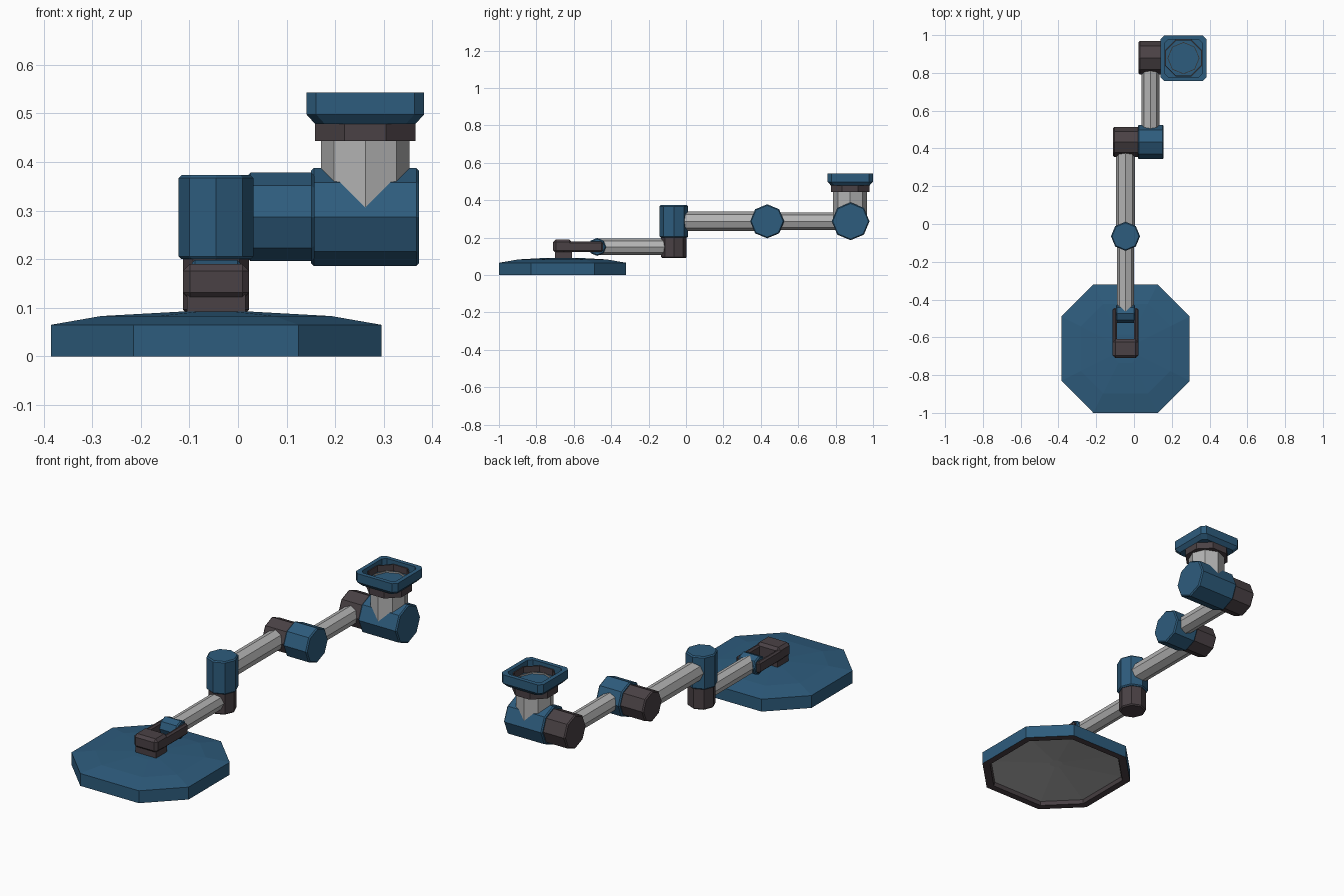
import bpy, bmesh, math
from mathutils import Vector, Matrix

if "Cube" in bpy.data.objects:
    bpy.data.objects.remove(bpy.data.objects["Cube"])


def material(name, rgb):
    m = bpy.data.materials.new(name)
    m.diffuse_color = (*rgb, 1)
    m.use_nodes = True
    m.node_tree.nodes["Principled BSDF"].inputs["Base Color"].default_value = m.diffuse_color
    return m


BLUE = material("steel blue", (0.027, 0.107, 0.205))
DARK = material("dark brown grey", (0.068, 0.053, 0.059))
SILVER = material("silver", (0.45, 0.45, 0.45))


def finish(name, bm, mats):
    bmesh.ops.recalc_face_normals(bm, faces=bm.faces)
    me = bpy.data.meshes.new(name)
    bm.to_mesh(me)
    bm.free()
    for m in mats:
        me.materials.append(m)
    ob = bpy.data.objects.new(name, me)
    bpy.context.collection.objects.link(ob)
    return ob


def octagon(r, flat=False):
    o = math.pi / 8 if flat else 0
    r = r / math.cos(o)
    return [(r * math.cos(i * math.pi / 4 + o), r * math.sin(i * math.pi / 4 + o)) for i in range(8)]


def chamfered_square(h, c):
    d = h - c
    return [(h, -d), (h, d), (d, h), (-d, h), (-h, d), (-h, -d), (-d, -h), (d, -h)]


def loft(name, centre, rings, mats, axis="Z", slots=None, closed=False):
    """Stack eight-sided rings (outline, height) along an axis."""
    bm = bmesh.new()
    rows = [[bm.verts.new((x, y, h)) for x, y in pts] for pts, h in rings]
    pairs = list(zip(rows, rows[1:]))
    if closed:
        pairs.append((rows[-1], rows[0]))
    for k, (a, b) in enumerate(pairs):
        for i in range(8):
            j = (i + 1) % 8
            f = bm.faces.new((a[i], a[j], b[j], b[i]))
            f.material_index = slots[k] if slots else 0
    if not closed:
        bm.faces.new(rows[0][::-1])
        f = bm.faces.new(rows[-1])
        f.material_index = slots[-1] if slots else 0
    turn = {"Z": Matrix(), "X": Matrix.Rotation(math.pi / 2, 4, "Y"),
            "Y": Matrix.Rotation(-math.pi / 2, 4, "X")}[axis]
    bmesh.ops.transform(bm, matrix=Matrix.Translation(centre) @ turn, verts=bm.verts)
    return finish(name, bm, mats)


def drum(name, centre, r, lo, hi, mat, axis="Z", bevel=(0.006, 0.006)):
    """Octagonal cylinder with small end bevels."""
    a, b = bevel
    rings = [(octagon(r - a), lo), (octagon(r), lo + a), (octagon(r), hi - b), (octagon(r - b), hi)]
    return loft(name, centre, rings, [mat], axis)


def tube(name, centre, r, lo, hi, axis="Y"):
    return loft(name, centre, [(octagon(r), lo), (octagon(r), hi)], [SILVER], axis)


def box(name, lo, hi, mat, bevel=0.0):
    lo, hi = Vector(lo), Vector(hi)
    bm = bmesh.new()
    bmesh.ops.create_cube(bm, size=1)
    for v in bm.verts:
        v.co = (lo + hi) / 2 + v.co * (hi - lo)
    if bevel:
        bmesh.ops.bevel(bm, geom=bm.edges[:], offset=bevel, segments=1, affect="EDGES")
    return finish(name, bm, [mat])


CX = -0.045   # lower arm centre line
UX = 0.087    # upper arm centre line
AZ = 0.287    # upper arm height

# Hollow base plate: blue shell, dark rim, silver underside
def plate(h):
    return chamfered_square(h, h * 0.5)


loft("base_plate", (CX, -0.66, 0),
     [(plate(0.075), 0.092), (plate(0.237), 0.083), (plate(0.34), 0.065),
      (plate(0.34), 0.0), (plate(0.305), 0.0), (plate(0.30), 0.02), (plate(0.03), 0.05)],
     [BLUE, DARK, SILVER], slots=[0, 0, 0, 1, 1, 2, 2])

# Base hinge bracket: post, head block and two arms around the pivot
box("hinge_post", (CX - 0.06, -0.70, 0.085), (CX + 0.06, -0.61, 0.15), DARK)
box("hinge_block", (CX - 0.068, -0.71, 0.118), (CX + 0.068, -0.61, 0.190), DARK, 0.014)
for side, word in ((-1, "left"), (1, "right")):
    xs = sorted((CX + side * 0.045, CX + side * 0.068))
    box(f"hinge_arm_{word}", (xs[0], -0.66, 0.122), (xs[1], -0.445, 0.180), DARK, 0.008)
drum("hinge_pivot", (CX, -0.475, 0.15), 0.048, -0.05, 0.05, BLUE, "X")
tube("base_tube", (CX, 0, 0.15), 0.044, -0.475, -0.07)

# Upright swivel joint
drum("swivel_lower", (CX, -0.065, 0), 0.068, 0.09, 0.202, DARK, bevel=(0.006, 0.001))
drum("swivel_upper", (CX, -0.065, 0), 0.077, 0.2, 0.373, BLUE)
tube("lower_arm_tube", (CX, 0, AZ), 0.051, -0.065, 0.43)

# Elbow joint
drum("elbow_outer", (0, 0.434, AZ), 0.080, -0.11, 0.022, DARK, "X", (0.006, 0.001))
drum("elbow_inner", (0, 0.434, AZ), 0.091, 0.02, 0.157, BLUE, "X")
tube("upper_arm_tube", (UX, 0, AZ), 0.047, 0.434, 0.88)

# Wrist joint
drum("wrist_outer", (0, 0.88, AZ), 0.089, 0.025, 0.152, DARK, "X", (0.006, 0.001))
drum("wrist_inner", (0, 0.88, AZ), 0.101, 0.15, 0.373, BLUE, "X")

# Head: neck, collar, open square cup with dark liner and blue floor
HEAD = (0.262, 0.878, 0)
tube("head_neck", HEAD, 0.091, 0.29, 0.45, "Z")
loft("head_collar", HEAD, [(octagon(0.103, True), 0.443), (octagon(0.103, True), 0.482)], [DARK])
loft("head_cup", HEAD,
     [(chamfered_square(0.103, 0.02), 0.478), (chamfered_square(0.121, 0.02), 0.498),
      (chamfered_square(0.121, 0.02), 0.543), (chamfered_square(0.099, 0.018), 0.543),
      (chamfered_square(0.099, 0.018), 0.492)], [BLUE])
loft("head_liner", HEAD,
     [(octagon(0.098, True), 0.490), (octagon(0.098, True), 0.525),
      (octagon(0.093, True), 0.525), (octagon(0.093, True), 0.490)], [DARK], closed=True)
loft("head_inner_ring", HEAD,
     [(octagon(0.085), 0.490), (octagon(0.085), 0.500),
      (octagon(0.081), 0.500), (octagon(0.081), 0.490)], [SILVER], closed=True)
